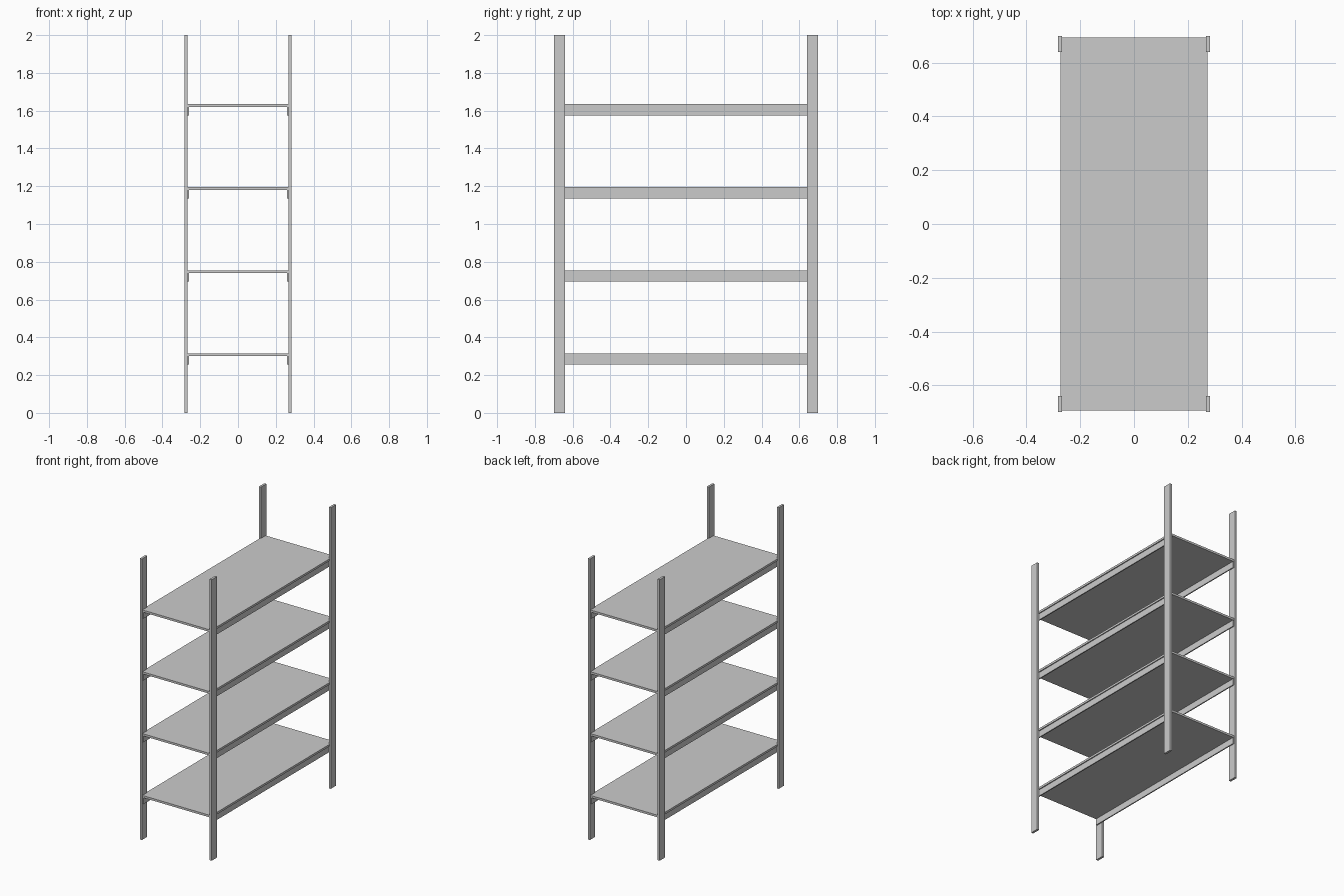
import bpy

if "Cube" in bpy.data.objects:
    bpy.data.objects.remove(bpy.data.objects["Cube"])


def box(name, x, y, z):
    """Axis-aligned box from (min, max) ranges."""
    bpy.ops.mesh.primitive_cube_add(
        size=1, location=[(a + b) / 2 for a, b in (x, y, z)])
    ob = bpy.context.object
    ob.name = name
    ob.scale = [b - a for a, b in (x, y, z)]
    bpy.ops.object.transform_apply(location=False, rotation=False, scale=True)
    return ob


def mirrored(a, b, side):
    return (a, b) if side > 0 else (-b, -a)


sides = ((-1, "left"), (1, "right"))
ends = ((-1, "front"), (1, "back"))

# Four flat upright posts
for sx, side in sides:
    for sy, end in ends:
        box(f"{end}_{side}_post", mirrored(0.267, 0.283, sx),
            mirrored(0.64, 0.70, sy), (0, 2))

# Shelf boards with a thin support rail under each long edge
for i in range(4):
    top = 0.315 + 0.44 * i
    box(f"shelf_{i + 1}", (-0.274, 0.274), (-0.693, 0.693), (top - 0.015, top))
    for sx, side in sides:
        box(f"shelf_{i + 1}_{side}_rail", mirrored(0.259, 0.267, sx),
            (-0.69, 0.69), (top - 0.06, top - 0.015))
